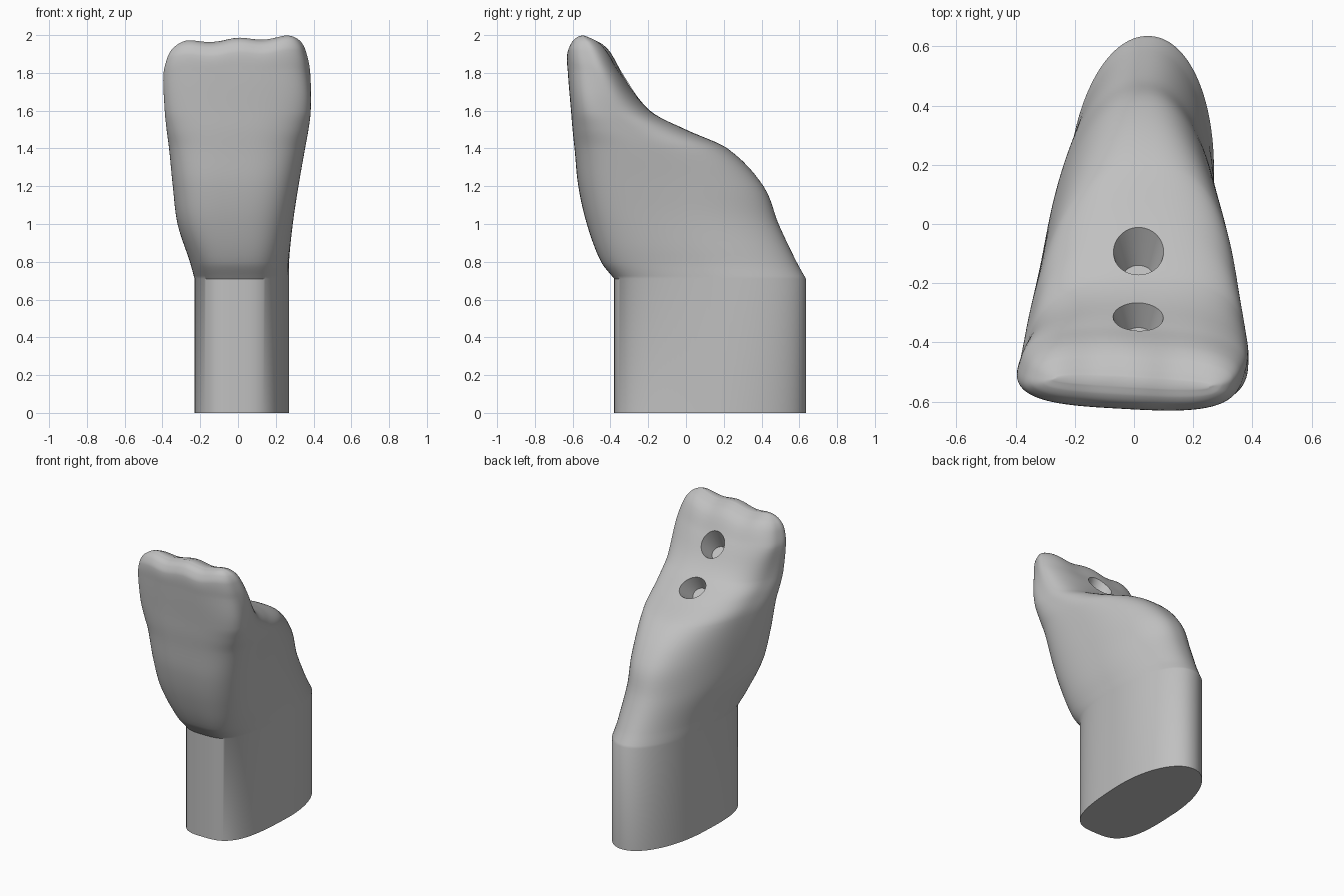
import bpy, bmesh, math
from mathutils import Vector

if "Cube" in bpy.data.objects:
    bpy.data.objects.remove(bpy.data.objects["Cube"])

SIDES = 128
STEPS = 6

# Levels: height, front edge, back edge, minus-x edge, plus-x edge
LEVELS = [
    (0.71, -0.38, 0.635, -0.23, 0.27),
    (0.8, -0.45, 0.585, -0.255, 0.27),
    (1.0, -0.525, 0.49, -0.32, 0.29),
    (1.2, -0.57, 0.41, -0.345, 0.32),
    (1.4, -0.59, 0.22, -0.365, 0.355),
    (1.5, -0.6, 0.0, -0.378, 0.373),
    (1.6, -0.607, -0.19, -0.388, 0.385),
    (1.8, -0.622, -0.34, -0.395, 0.382),
    (1.9, -0.625, -0.4, -0.375, 0.36),
    (1.945, -0.605, -0.445, -0.35, 0.335),
    (1.967, -0.58, -0.49, -0.31, 0.3),
    (1.977, -0.55, -0.52, -0.27, 0.26),
]


def ramp(value, low, high):
    f = min(max((value - low) / (high - low), 0), 1)
    return f * f * (3 - 2 * f)


def tangent(index, column):
    before = LEVELS[max(index - 1, 0)]
    after = LEVELS[min(index + 1, len(LEVELS) - 1)]
    return (after[column] - before[column]) / (after[0] - before[0])


def smooth_levels():
    """Hermite interpolation between the given levels."""
    for i in range(len(LEVELS) - 1):
        a, b = LEVELS[i], LEVELS[i + 1]
        span = b[0] - a[0]
        for step in range(STEPS):
            t = step / STEPS
            blend = t * t * (3 - 2 * t)
            row = [a[0] + span * t]
            for c in range(1, len(a)):
                bend = tangent(i, c) * t * (1 - t) ** 2 - tangent(i + 1, c) * t * t * (1 - t)
                row.append(a[c] + (b[c] - a[c]) * blend + span * bend)
            yield row
    yield LEVELS[-1]


def section(z, front, back, left, right):
    """Rounded outline, squarer and wider in front than behind."""
    back_power = 2.05 + max(z - 0.71, 0) * 0.7
    taper = 0.25 * math.sin(math.pi * min(max((z - 0.71) / 1.1, 0), 1))
    outline = []
    for i in range(SIDES):
        angle = math.tau * i / SIDES
        c, s = math.cos(angle), math.sin(angle)
        power = back_power if s > 0 else 3.2
        u = math.copysign(abs(c) ** (2 / power), c)
        v = math.copysign(abs(s) ** (2 / power), s)
        outline.append((u * (1 - taper * v) + 0.1 * v, v))
    low = min(u for u, v in outline)
    high = max(u for u, v in outline)
    points = []
    for u, v in outline:
        x = left + (right - left) * (u - low) / (high - low)
        y = (front + back) / 2 + (back - front) / 2 * v
        # Slight twist and scalloped biting edge near the top
        y -= 0.06 * x * ramp(z, 1.2, 2)
        lift = 0.05 * x + 0.009 * math.cos(math.tau * x / 0.27)
        points.append((x, y, z + lift * ramp(z, 1.7, 1.95)))
    return points


def apply_boolean(target, cutter):
    mod = target.modifiers.new("hole", "BOOLEAN")
    mod.operation = "DIFFERENCE"
    mod.solver = "EXACT"
    mod.object = cutter
    bpy.context.view_layer.objects.active = target
    bpy.ops.object.modifier_apply(modifier=mod.name)
    bpy.data.objects.remove(cutter)


# Material
grey = bpy.data.materials.new("plain_grey")
grey.use_nodes = True
colour = (0.53, 0.53, 0.53, 1)
grey.diffuse_color = colour
grey.node_tree.nodes["Principled BSDF"].inputs["Base Color"].default_value = colour

# Stem and crown as one loft
rows = list(smooth_levels())
bm = bmesh.new()
base = [(x, y, 0) for x, y, z in section(*rows[0])]
rings = [[bm.verts.new(p) for p in ring] for ring in [base] + [section(*r) for r in rows]]
for low, high in zip(rings, rings[1:]):
    for i in range(SIDES):
        j = (i + 1) % SIDES
        bm.faces.new((low[i], low[j], high[j], high[i]))
bm.faces.new(rings[0][::-1])

# Biting edge closed by strips from back to front
top = rings[-1]
for i in range(SIDES // 2):
    strip = [top[i], top[i + 1], top[-i - 1], top[-i]]
    bm.faces.new(list(dict.fromkeys(strip)))
mesh = bpy.data.meshes.new("tooth_on_stem")
bm.to_mesh(mesh)
bm.free()
mesh.materials.append(grey)
tooth = bpy.data.objects.new("tooth_on_stem", mesh)
bpy.context.collection.objects.link(tooth)
bpy.context.view_layer.update()

# Two parallel tapered holes in the sloping back surface
DEPTH = 0.115
TILT = math.radians(-42)
spots = [tooth.ray_cast(Vector((0.015, y, 3)), Vector((0, 0, -1)))[1].copy()
         for y in (-0.1, -0.31)]
for place in spots:
    bpy.ops.mesh.primitive_cone_add(
        vertices=48, radius1=0.05, radius2=0.12, depth=2 * DEPTH,
        location=place, rotation=(TILT, 0, 0))
    cutter = bpy.context.object
    cutter.name = "hole_cutter"
    cutter.hide_render = True
    cutter.data.materials.append(grey)
    apply_boolean(tooth, cutter)

# Smooth shading with sharp rims
bpy.ops.object.select_all(action="DESELECT")
tooth.select_set(True)
bpy.context.view_layer.objects.active = tooth
bpy.ops.object.shade_smooth_by_angle(angle=math.radians(35))
